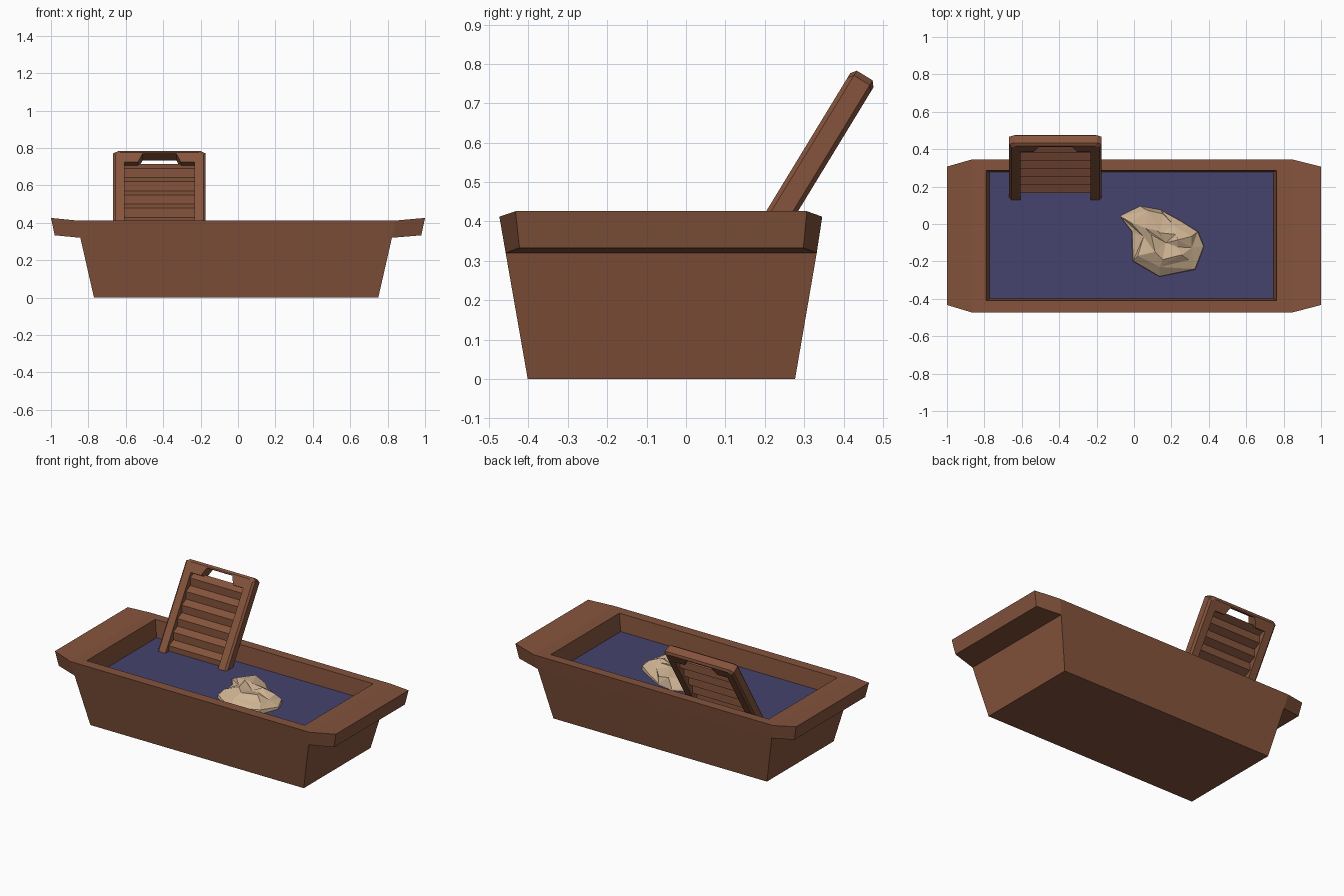
import bpy, bmesh, random
from mathutils import Vector

if "Cube" in bpy.data.objects:
    bpy.data.objects.remove(bpy.data.objects["Cube"])

random.seed(4)


def material(name, rgb):
    m = bpy.data.materials.new(name)
    m.diffuse_color = (*rgb, 1)
    m.use_nodes = True
    m.node_tree.nodes["Principled BSDF"].inputs["Base Color"].default_value = m.diffuse_color
    return m


WOOD = material("brown wood", (0.235, 0.088, 0.046))
WATER = material("dark blue water", (0.060, 0.055, 0.155))
CLOTH = material("beige cloth", (0.62, 0.45, 0.29))


def build(name, verts, faces, mat):
    bm = bmesh.new()
    vs = [bm.verts.new(v) for v in verts]
    for f in faces:
        bm.faces.new([vs[i] for i in f])
    bmesh.ops.remove_doubles(bm, verts=bm.verts, dist=1e-5)
    bmesh.ops.recalc_face_normals(bm, faces=bm.faces)
    me = bpy.data.meshes.new(name)
    bm.to_mesh(me)
    bm.free()
    me.materials.append(mat)
    ob = bpy.data.objects.new(name, me)
    bpy.context.collection.objects.link(ob)
    return ob


def rect(x0, x1, y0, y1, z):
    return [(x0, y0, z), (x1, y0, z), (x1, y1, z), (x0, y1, z)]


# Trough: tapered hollow box with a flared grip at each end
verts = (rect(-0.77, 0.75, -0.402, 0.277, 0)            # 0 bottom
         + rect(-0.843, 0.823, -0.458, 0.332, 0.32)     # 4 under the grips
         + rect(-0.863, 0.843, -0.474, 0.346, 0.412)    # 8 rim
         + rect(-0.79, 0.762, -0.410, 0.287, 0.412)     # 12 opening
         + rect(-0.735, 0.705, -0.375, 0.255, 0.05)     # 16 inner floor
         + rect(-0.98, 0.98, -0.423, 0.298, 0.333)      # 20 grip lower edge
         + rect(-1.0, 1.0, -0.433, 0.307, 0.426))       # 24 grip upper edge
faces = [(0, 1, 2, 3), (16, 17, 18, 19)]
for j in range(4):
    k = (j + 1) % 4
    for a, b in ((0, 4), (8, 12), (12, 16)):
        faces.append((a + j, a + k, b + k, b + j))
    if j % 2 == 0:                                      # long sides
        faces.append((4 + j, 4 + k, 8 + k, 8 + j))
    else:                                               # grips
        for a, b in ((4, 20), (20, 24), (24, 8)):
            faces.append((a + j, a + k, b + k, b + j))
        for i in (j, k):
            faces.append((4 + i, 20 + i, 24 + i, 8 + i))
build("trough", verts, faces, WOOD)

# Water surface
build("water", rect(-0.773, 0.745, -0.400, 0.278, 0.302), [(0, 1, 2, 3)], WATER)


# Washboard: u across, v up the leaning board, w from front to back
def lean(u, v, w):
    return (-0.42 + u, 0.127 + 0.52 * v + 0.854 * w, 0.30 + 0.854 * v - 0.52 * w)


H, TOP, LOW, THICK = 0.247, 0.572, -0.2, 0.069
outer = [(0, LOW), (H, LOW), (H, TOP - 0.014), (H - 0.025, TOP), (0, TOP)]
inset = [(u * (H - 0.012) / H, v - (0.014 if v > 0 else 0)) for u, v in outer]
inner = [(0, -0.14), (0.187, -0.14), (0.187, 0.497),
         (0.115, 0.497), (0.09, 0.55), (0, 0.55)]      # with hand notch
verts, faces = [], []
for s in (1, -1):
    loops = []
    for pts, w in ((inset, 0), (outer, 0.011), (outer, THICK - 0.011),
                   (inset, THICK), (inner, THICK), (inner, 0)):
        loops.append(list(range(len(verts), len(verts) + len(pts))))
        verts += [lean(s * u, v, w) for u, v in pts]
    for a, b in ((0, 1), (1, 2), (2, 3), (4, 5)):
        A, B = loops[a], loops[b]
        faces += [(A[i], A[i + 1], B[i + 1], B[i]) for i in range(len(A) - 1)]
    faces.append(loops[0] + loops[5][::-1])             # front
    faces.append(loops[3] + loops[4][::-1])             # back
build("washboard_frame", verts, faces, WOOD)

# Ribbed zigzag panel in the frame
N, STEP = 17, 0.0415
verts, faces = [], []
for i in range(N):
    v = 0.508 - i * STEP
    w = 0.04 if i % 2 == 0 else 0.014
    verts += [lean(-0.19, v, w), lean(0.19, v, w),
              lean(0.19, v, w + 0.015), lean(-0.19, v, w + 0.015)]
for i in range(N - 1):
    a = 4 * i
    faces += [(a + j, a + (j + 1) % 4, a + 4 + (j + 1) % 4, a + 4 + j) for j in range(4)]
faces += [(0, 1, 2, 3), tuple(range(4 * N - 4, 4 * N))]
build("washboard_ribs", verts, faces, WOOD)

# Wet cloth: crumpled faceted heap with one trailing corner
outline = [(-0.08, 0.045), (-0.015, -0.04), (-0.01, -0.20), (0.135, -0.285), (0.33, -0.245),
           (0.378, -0.12), (0.345, -0.04), (0.25, 0.02), (0.14, 0.08), (0.03, 0.10)]
c = Vector((0.17, -0.10))
n = len(outline)
verts, faces = [], []
for r, (scale, z) in enumerate(((1, 0.285), (0.97, 0.318), (0.76, 0.355), (0.4, 0.382))):
    for i, p in enumerate(outline):
        q = c + (Vector(p) - c) * scale
        j = 0.022 if r > 1 else 0
        dz = random.uniform(-0.012, 0.012) if r else 0
        verts.append((q.x + random.uniform(-j, j), q.y + random.uniform(-j, j), z + dz))
verts.append((c.x, c.y, 0.358))
for r in range(3):
    for i in range(n):
        a, b = r * n + i, r * n + (i + 1) % n
        d, e = a + n, b + n
        faces += [(a, b, e), (a, e, d)] if (i + r) % 2 else [(a, b, d), (b, e, d)]
faces += [(3 * n + i, 3 * n + (i + 1) % n, 4 * n) for i in range(n)]
faces.append(tuple(range(n)))
build("cloth", verts, faces, CLOTH)
